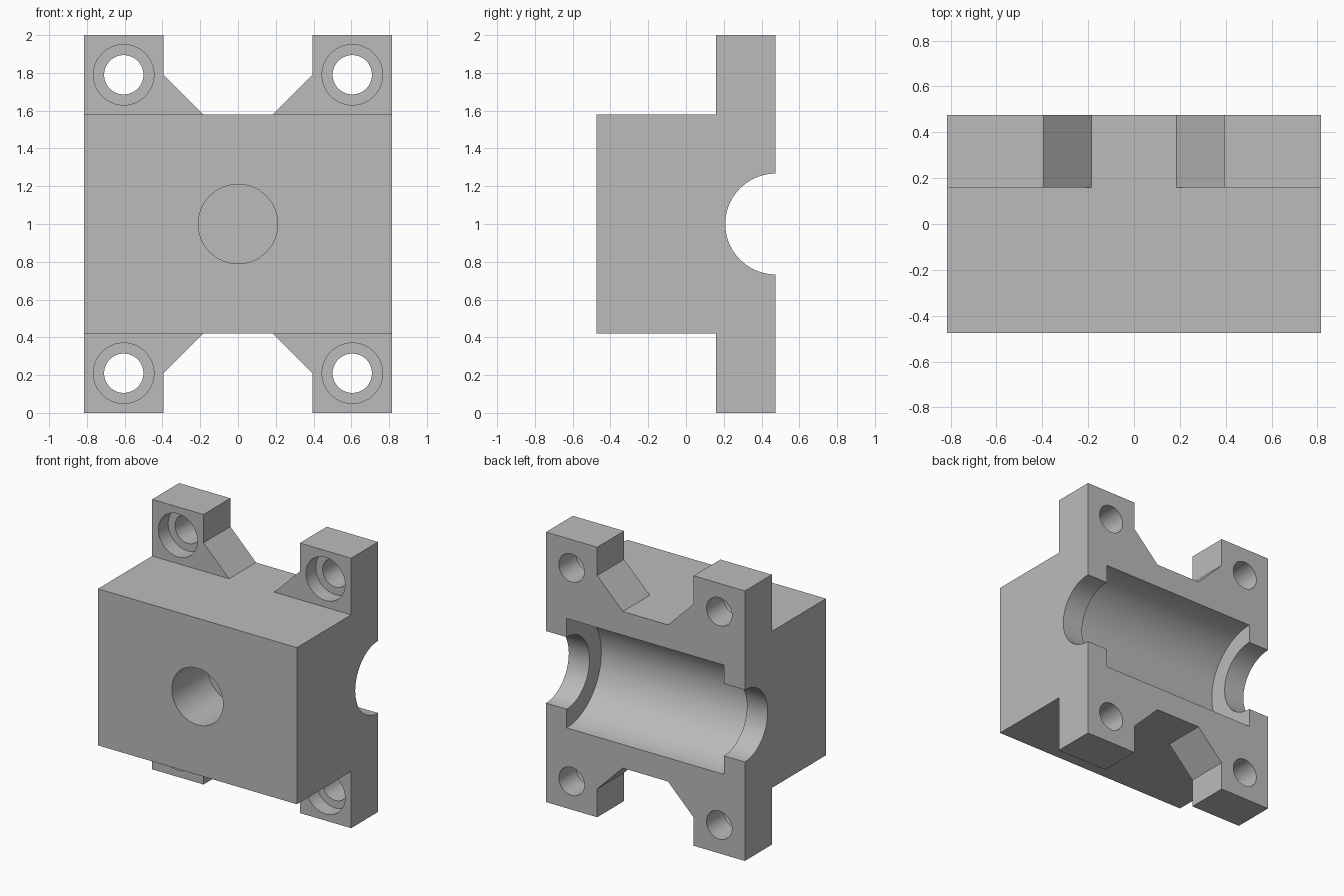
import bpy, bmesh, math
from mathutils import Matrix

if "Cube" in bpy.data.objects:
    bpy.data.objects.remove(bpy.data.objects["Cube"], do_unlink=True)

HALF_X, HALF_Y, MID_Z = 0.815, 0.475, 1.0
PLATE_FRONT = 0.16      # front face of the mounting plate
BLOCK_HALF_Z = 0.58

steel = bpy.data.materials.new("plain grey")
steel.use_nodes = True
grey = (0.5, 0.5, 0.5, 1)
steel.diffuse_color = grey
steel.node_tree.nodes["Principled BSDF"].inputs["Base Color"].default_value = grey


def prism(name, profile, y0, y1):
    """Extrude an x-z outline, centred on MID_Z, from y0 to y1."""
    bm = bmesh.new()
    face = bm.faces.new([bm.verts.new((x, y0, MID_Z + z)) for x, z in profile])
    grown = bmesh.ops.extrude_face_region(bm, geom=[face])["geom"]
    moved = [g for g in grown if isinstance(g, bmesh.types.BMVert)]
    bmesh.ops.translate(bm, verts=moved, vec=(0, y1 - y0, 0))
    return finish(name, bm)


def cylinder(name, radius, length, axis, centre):
    bm = bmesh.new()
    bmesh.ops.create_cone(bm, cap_ends=True, segments=72, radius1=radius,
                          radius2=radius, depth=length)
    turn = Matrix.Rotation(math.pi / 2, 4, "Y" if axis == "X" else "X")
    bmesh.ops.transform(bm, matrix=Matrix.Translation(centre) @ turn, verts=bm.verts)
    return finish(name, bm)


def finish(name, bm):
    bmesh.ops.recalc_face_normals(bm, faces=bm.faces)
    mesh = bpy.data.meshes.new(name)
    bm.to_mesh(mesh)
    bm.free()
    mesh.materials.append(steel)
    obj = bpy.data.objects.new(name, mesh)
    bpy.context.collection.objects.link(obj)
    return obj


def combine(target, tool, operation):
    """Apply a boolean and discard the tool object."""
    mod = target.modifiers.new("boolean", "BOOLEAN")
    mod.operation, mod.solver, mod.object = operation, "EXACT", tool
    bpy.context.view_layer.objects.active = target
    bpy.ops.object.modifier_apply(modifier=mod.name)
    bpy.data.objects.remove(tool, do_unlink=True)


# Mounting plate with four corner lugs and sloped gussets
top_right = [(0.185, BLOCK_HALF_Z), (0.395, 0.79), (0.395, 1), (HALF_X, 1)]
right = top_right + [(x, -z) for x, z in reversed(top_right)]
outline = right + [(-x, z) for x, z in reversed(right)]
housing = prism("bearing_housing", outline, PLATE_FRONT, HALF_Y)

# Solid block in front of the plate
corners = [(HALF_X * sx, BLOCK_HALF_Z * sz)
           for sx, sz in ((-1, -1), (1, -1), (1, 1), (-1, 1))]
combine(housing, prism("block", corners, -HALF_Y, PLATE_FRONT), "UNION")

# Stepped half-round bore across the back
for radius, length in ((0.267, 2.0), (0.405, 1.29)):
    bore = cylinder("bore", radius, length, "X", (0, HALF_Y, MID_Z))
    combine(housing, bore, "DIFFERENCE")

# Blind hole in the front
blind = cylinder("blind_hole", 0.21, 0.84, "Y", (0, -HALF_Y, MID_Z))
combine(housing, blind, "DIFFERENCE")

# Counterbored screw holes in the lugs
for sx in (-1, 1):
    for sz in (-1, 1):
        x, z = 0.605 * sx, MID_Z + 0.79 * sz
        for radius, length in ((0.104, 1.0), (0.16, 0.23)):
            hole = cylinder("screw_hole", radius, length, "Y", (x, PLATE_FRONT, z))
            combine(housing, hole, "DIFFERENCE")

# Smooth bores, crisp edges
bpy.ops.object.select_all(action="DESELECT")
housing.select_set(True)
bpy.context.view_layer.objects.active = housing
bpy.ops.object.shade_smooth_by_angle(angle=math.radians(30))
